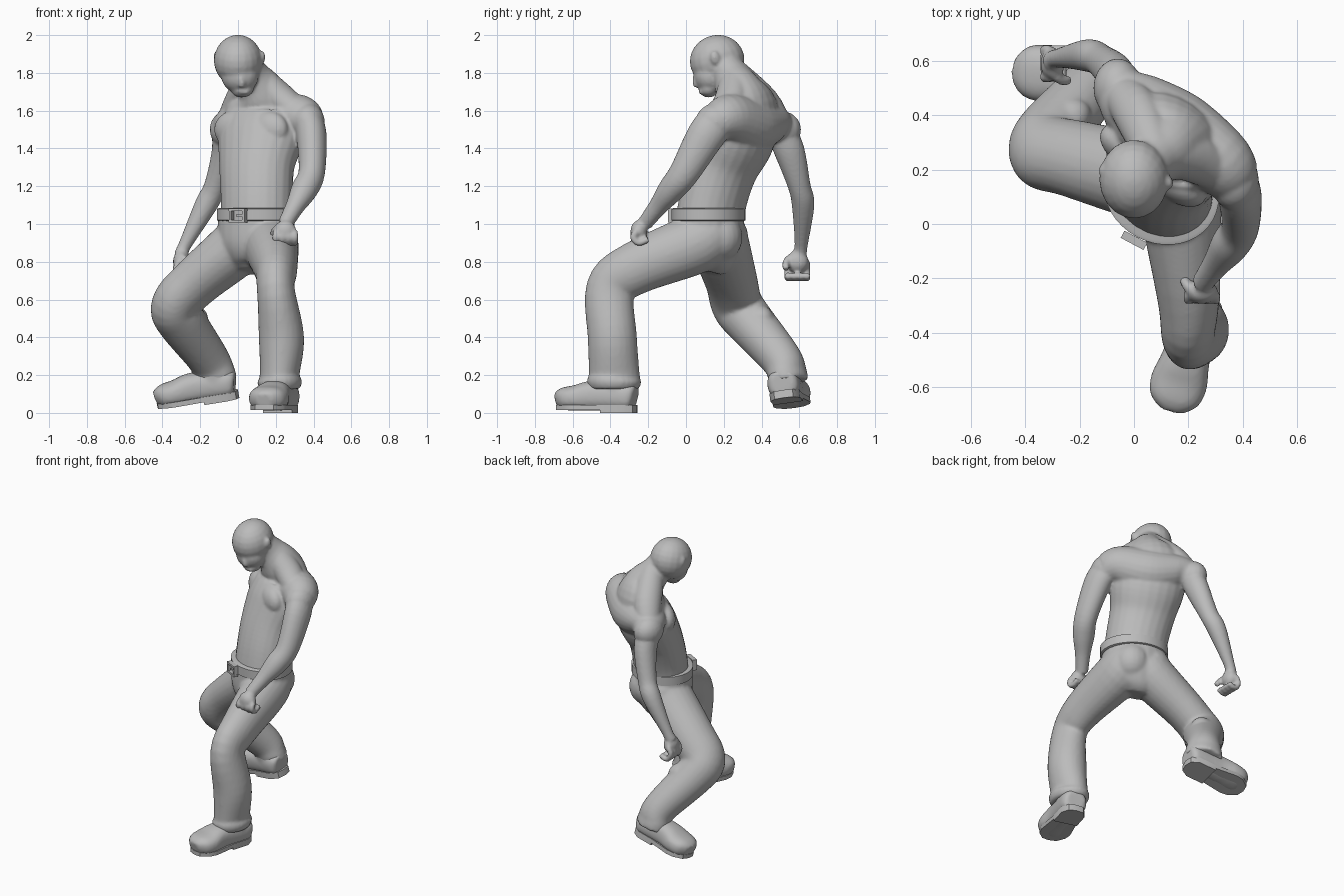
import bpy, bmesh, math
from mathutils import Vector, Matrix

cube = bpy.data.objects.get("Cube")
if cube:
    bpy.data.objects.remove(cube)

grey = bpy.data.materials.new("plain grey")
grey.use_nodes = True
grey.diffuse_color = (0.5, 0.5, 0.5, 1)
grey.node_tree.nodes["Principled BSDF"].inputs["Base Color"].default_value = grey.diffuse_color


def pose(centre, yaw=0, pitch=0, roll=0):
    turn = Matrix.Translation(centre)
    for angle, axis in ((yaw, 'Z'), (pitch, 'X'), (roll, 'Y')):
        turn = turn @ Matrix.Rotation(math.radians(angle), 4, axis)
    return turn


def catmull(before, start, end, after, t):
    return [b + 0.5 * t * (c - a + t * (2 * a - 5 * b + 4 * c - d + t * (3 * (b - c) + d - a)))
            for a, b, c, d in zip(before, start, end, after)]


def loft(bm, rows, yaw=0, sides=24, steps=5, power=1.0):
    """Closed tube through rows of x, y, z, half width and, where it differs, half depth."""
    rows = [list(row) + [row[-1]] * (5 - len(row)) for row in rows]
    padded = [rows[0]] + rows + [rows[-1]]
    fine = [catmull(*padded[i:i + 4], k / steps) for i in range(len(rows) - 1) for k in range(steps)]
    fine.append(rows[-1])
    across = Matrix.Rotation(math.radians(yaw), 3, 'Z') @ Vector((1, 0, 0))
    rings = []
    for i, row in enumerate(fine):
        ahead, behind = fine[min(i + 1, len(fine) - 1)], fine[max(i - 1, 0)]
        tangent = (Vector(ahead[:3]) - Vector(behind[:3])).normalized()
        side = (across - tangent * side_dot(across, tangent)).normalized()
        front = tangent.cross(side)
        ring = []
        for k in range(sides):
            c, s = math.cos(math.tau * k / sides), math.sin(math.tau * k / sides)
            width = math.copysign(abs(c) ** power, c) * row[3]
            depth = math.copysign(abs(s) ** power, s) * row[4]
            ring.append(bm.verts.new(Vector(row[:3]) + side * width + front * depth))
        rings.append(ring)
    for low, high in zip(rings, rings[1:]):
        for k in range(sides):
            n = (k + 1) % sides
            bm.faces.new((low[k], low[n], high[n], high[k]))
    bm.faces.new(rings[0])
    bm.faces.new(rings[-1])


def side_dot(first, second):
    return first.dot(second)


def ball(bm, centre, radii, yaw=0, pitch=0, roll=0):
    bmesh.ops.create_uvsphere(bm, u_segments=20, v_segments=12, radius=1,
                              matrix=pose(centre, yaw, pitch, roll) @ Matrix.Diagonal((*radii, 1)))


def finish(bm, name, voxel=0):
    bmesh.ops.recalc_face_normals(bm, faces=bm.faces[:])
    mesh = bpy.data.meshes.new(name)
    bm.to_mesh(mesh)
    bm.free()
    mesh.materials.append(grey)
    part = bpy.data.objects.new(name, mesh)
    bpy.context.collection.objects.link(part)
    if voxel:
        fuse = part.modifiers.new("fuse", 'REMESH')
        fuse.mode, fuse.voxel_size, fuse.use_smooth_shade = 'VOXEL', voxel, True
        soften = part.modifiers.new("soften", 'SMOOTH')
        soften.factor, soften.iterations = 0.5, 5
    else:
        bpy.ops.object.select_all(action='DESELECT')
        part.select_set(True)
        bpy.context.view_layer.objects.active = part
        bpy.ops.object.shade_smooth_by_angle(angle=math.radians(40))


def hand(bm, place, thumb_side, reach):
    """Palm with four fingers hanging down and curling towards local +y."""
    def digit(points, radius):
        loft(bm, [(*(place @ Vector(point)), radius) for point in points], sides=10)

    bmesh.ops.create_uvsphere(bm, u_segments=16, v_segments=10, radius=.06,
                              matrix=place @ Matrix.Diagonal((1, .75, 1, 1)))
    for k in range(4):
        x = (k - 1.5) * .034
        digit([(x, -.01, 0), (x, -.03, -reach / 2), (x, 0, -reach), (x, .05, .02 - reach)], .018)
    x = thumb_side * .06
    digit([(x / 2, 0, .03), (x, .03, 0), (x, .06, -.04)], .019)


# bare torso and neck
bm = bmesh.new()
chest_yaw, belt_yaw = -34, -28
loft(bm, [(.1, .12, 1, .2, .17), (.1, .15, 1.15, .2, .17), (.1, .2, 1.3, .21, .17),
          (.12, .27, 1.45, .24, .18), (.13, .32, 1.6, .22, .15), (.12, .28, 1.7, .13),
          (.07, .24, 1.78, .1), (.03, .19, 1.85, .09)], chest_yaw)
# shoulder girdle, neck muscles and chest muscles
left_shoulder, right_shoulder = (.37, .16, 1.54), (-.06, .5, 1.5)
middle = (Vector(left_shoulder) + Vector(right_shoulder)) / 2
girdle_yaw = chest_yaw + 90
loft(bm, [(*left_shoulder, .1), (.31, .23, 1.56, .13), (*middle, .16, .15), (0, .44, 1.53, .13, .11),
          (*right_shoulder, .09)], girdle_yaw)
for shoulder in (left_shoulder, right_shoulder):
    nape = Vector((.08, .26, 1.79))
    slope = nape.lerp(Vector(shoulder), .5) + Vector((0, .03, 0))
    loft(bm, [(*nape, .08), (*slope, .09, .08), (*shoulder, .07)], girdle_yaw)
    ball(bm, shoulder, (.09, .11, .1))
for x, y in ((.16, .15), (-.02, .28)):
    ball(bm, (x, y, 1.5), (.12, .07, .1), chest_yaw)

# arms from shoulder to wrist
loft(bm, [(*left_shoulder, .08, .1), (.39, .1, 1.46, .08, .1), (.39, -.01, 1.27, .07, .08),
          (.35, -.08, 1.18, .07), (.3, -.15, 1.09, .05), (.25, -.22, 1, .04)])
loft(bm, [(*right_shoulder, .08), (-.07, .55, 1.38, .07, .08), (-.12, .6, 1.2, .06),
          (-.17, .62, 1.1, .06), (-.28, .61, .89, .035), (-.3, .6, .84, .04)])
hand(bm, pose((.25, -.25, .96)), -1, .06)
hand(bm, pose((-.3, .59, .8), -90), 1, .09)

# bowed head: skull, jaw, chin, brow, nose, lips and ears
ball(bm, (0, .165, 1.865), (.128, .146, .136), pitch=15)
ball(bm, (.01, .13, 1.785), (.1, .09, .095), roll=10)
ball(bm, (.025, .12, 1.71), (.06, .05, .04), roll=-8)
ball(bm, (.01, .075, 1.79), (.075, .03, .02), roll=8)
loft(bm, [(.01, .05, 1.785, .013), (.02, .05, 1.75, .017), (.02, .06, 1.73, .02)], sides=10)
ball(bm, (.025, .085, 1.7), (.04, .02, .012), roll=8)
for side, y in ((1, .155), (-.88, .2)):
    ball(bm, (side * .126, y, 1.88), (.018, .026, .038), side * 15, 15)
finish(bm, "bare_upper_body", .009)

# trousers: pelvis with seat, then both legs
bm = bmesh.new()
loft(bm, [(.1, .12, 1.07, .21, .18), (.09, .12, .9, .2, .18), (.08, .12, .8, .15, .14),
          (.08, .11, .75, .08)], belt_yaw)
for x, y in ((.17, .18), (.03, .21)):
    ball(bm, (x, y, .93), (.12, .12, .13))
loft(bm, [(.15, .15, .97, .14), (.17, .06, .9, .15, .16), (.2, -.27, .765, .115, .14),
          (.2, -.4, .655, .1, .13), (.23, -.39, .4, .12, .13), (.22, -.38, .2, .105, .135),
          (.22, -.38, .165, .12, .145), (.22, -.38, .125, .105, .13)])
loft(bm, [(.06, .17, .97, .14), (.01, .18, .89, .15, .16), (-.22, .24, .695, .13, .145),
          (-.33, .27, .575, .125, .14), (-.3, .335, .485, .13), (-.16, .5, .29, .11),
          (-.13, .535, .21, .12, .1), (-.12, .545, .165, .12, .1)], belt_yaw)
# loose cloth bunched behind the back knee
ball(bm, (-.25, .38, .5), (.1, .075, .075), 35, 30)
finish(bm, "trousers", .011)

# belt and buckle frame
bm = bmesh.new()
loft(bm, [(.1, .12, 1.05 + rise, .206 + grow, .178 + grow)
          for rise, grow in ((-.035, 0), (-.03, .012), (.03, .012), (.035, 0))], belt_yaw, sides=40, steps=1)
finish(bm, "belt")

bm = bmesh.new()
base = pose((0, -.06, 1.045), belt_yaw)
bars = [((.05, .024, .01), (.02, 0, 0))]
for side in (-1, 1):
    bars += [((.095, .03, .014), (0, 0, .03 * side)), ((.014, .03, .06), (.04 * side, 0, 0))]
for size, offset in bars:
    bmesh.ops.create_cube(bm, size=1, matrix=base @ Matrix.Translation(offset) @ Matrix.Diagonal((*size, 1)))
finish(bm, "buckle")


# boots: rounded upper, stepped sole
def boot(name, place):
    bm = bmesh.new()
    loft(bm, [(0, .12, .08, .06), (0, .08, .085, .085, .075), (0, -.1, .092, .088, .08),
              (0, -.2, .08, .105, .068), (0, -.27, .074, .092, .06), (0, -.31, .065, .045, .04)], power=.8)
    loft(bm, [(0, .02, .09, .085), (0, .02, .2, .085)])
    bm.transform(place)
    finish(bm, name + "_upper", .011)
    bm = bmesh.new()
    half = [(0, -.31), (.05, -.3), (.09, -.25), (.1, -.2), (.08, -.05), (.08, .07), (.05, .12), (0, .13)]
    outline = half + [(-x, y) for x, y in half[-2:0:-1]]
    heel = [point for point in outline if point[1] > -.1]
    for points, low, high in ((outline, .015, .042), (heel, 0, .03)):
        face = bm.faces.new([bm.verts.new((x, y, low)) for x, y in points])
        lifted = bmesh.ops.extrude_face_region(bm, geom=[face])["geom"]
        corners = [item for item in lifted if isinstance(item, bmesh.types.BMVert)]
        bmesh.ops.translate(bm, vec=(0, 0, high - low), verts=corners)
    bm.transform(place)
    finish(bm, name + "_sole")


boot("left_boot", pose((.222, -.385, 0), -16))
boot("right_boot", pose((-.12, .535, .06), -98, 9, 8))
